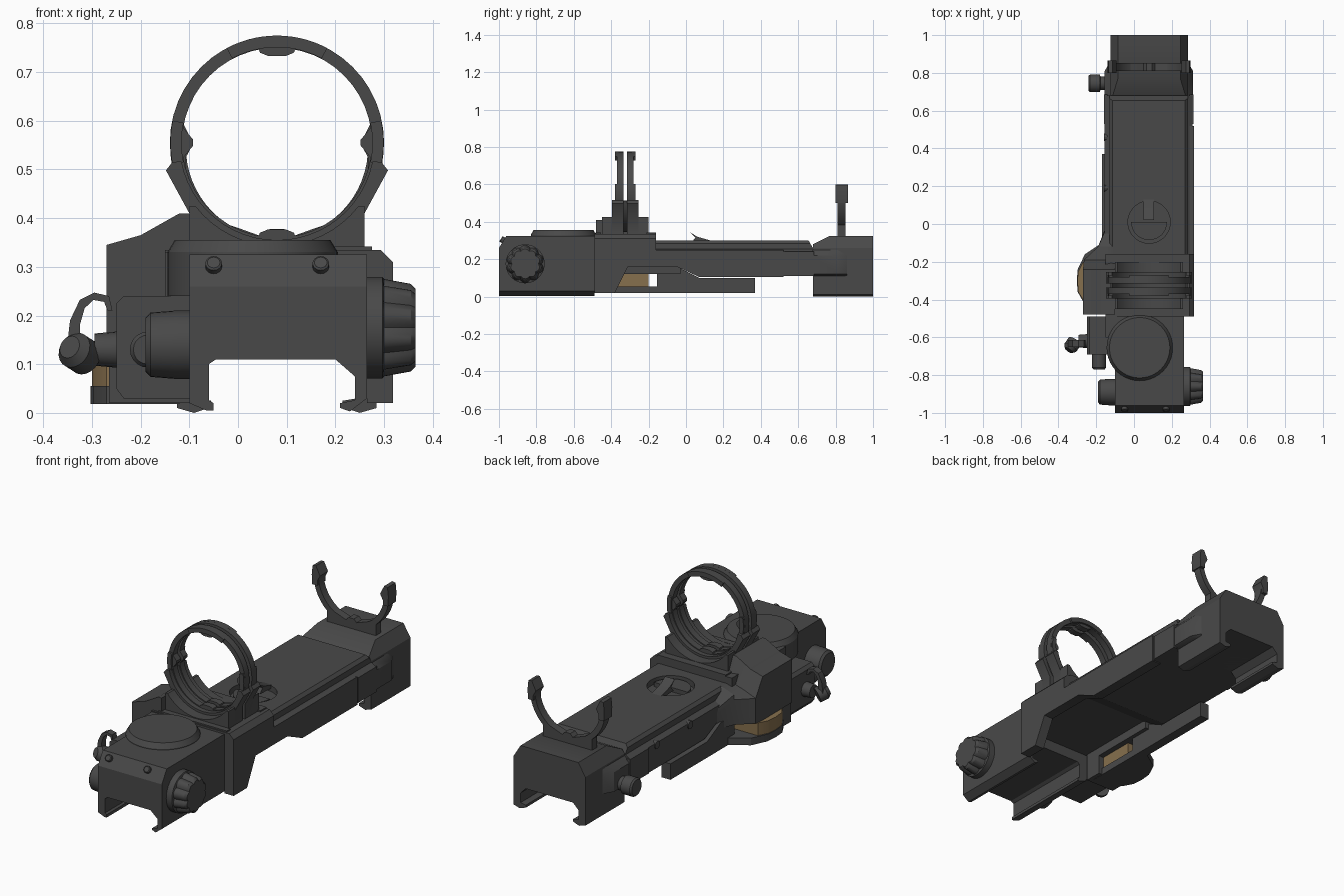
import bpy, bmesh, math
from mathutils import Vector

if "Cube" in bpy.data.objects:
    bpy.data.objects.remove(bpy.data.objects["Cube"])

CX, RZ = 0.08, 0.555          # sight axis in x, ring centre in z


def material(name, rgb):
    m = bpy.data.materials.new(name)
    m.diffuse_color = (*rgb, 1)
    m.use_nodes = True
    m.node_tree.nodes["Principled BSDF"].inputs["Base Color"].default_value = m.diffuse_color
    return m


GREY = material("dark grey", (0.066, 0.066, 0.066))
TAN = material("tan", (0.24, 0.16, 0.075))


def finish(name, bm, mat=GREY, cuts=()):
    """Slice off corners with planes (point, outward normal), then make the object."""
    for co, no in cuts:
        geom = bm.verts[:] + bm.edges[:] + bm.faces[:]
        res = bmesh.ops.bisect_plane(bm, geom=geom, plane_co=co, plane_no=no, clear_outer=True)
        edges = [e for e in res["geom_cut"] if isinstance(e, bmesh.types.BMEdge)]
        bmesh.ops.contextual_create(bm, geom=edges)
    bmesh.ops.recalc_face_normals(bm, faces=bm.faces[:])
    me = bpy.data.meshes.new(name)
    bm.to_mesh(me)
    bm.free()
    ob = bpy.data.objects.new(name, me)
    me.materials.append(mat)
    bpy.context.collection.objects.link(ob)
    bpy.ops.object.select_all(action='DESELECT')
    bpy.context.view_layer.objects.active = ob
    ob.select_set(True)
    bpy.ops.object.shade_smooth_by_angle(angle=math.radians(30))
    return ob


def place(axis, p, t):
    u, v = p
    return {'x': (t, u, v), 'y': (u, t, v), 'z': (u, v, t)}[axis]


def loft(name, sections, axis, mat=GREY, cuts=()):
    """Join matching outlines [(position, points), ...] along an axis and cap the ends."""
    bm = bmesh.new()
    rows = [[bm.verts.new(place(axis, p, t)) for p in pts] for t, pts in sections]
    n = len(rows[0])
    for a, b in zip(rows, rows[1:]):
        for i in range(n):
            j = (i + 1) % n
            bm.faces.new((a[i], a[j], b[j], b[i]))
    bm.faces.new(rows[0])
    bm.faces.new(rows[-1])
    return finish(name, bm, mat, cuts)


def prism(name, pts, axis, a, b, **kw):
    return loft(name, [(a, pts), (b, pts)], axis, **kw)


def box(name, x, y, z, **kw):
    return prism(name, [(x[0], y[0]), (x[1], y[0]), (x[1], y[1]), (x[0], y[1])], 'z', *z, **kw)


def circle(c, r, n=32, wave=0.0, lobes=1):
    out = []
    for i in range(n):
        a = 2 * math.pi * i / n
        rr = r - wave * (1 - abs(math.sin(lobes * a / 2)))
        out.append((c[0] + rr * math.cos(a), c[1] + rr * math.sin(a)))
    return out


def turned(name, c, axis, profile, n=32, **kw):
    """Round part from (position, radius) steps."""
    return loft(name, [(t, circle(c, r, n)) for t, r in profile], axis, **kw)


def arc(r, a0, a1, n, cz=RZ):
    return [(CX + r * math.cos(math.radians(a0 + (a1 - a0) * i / n)),
             cz + r * math.sin(math.radians(a0 + (a1 - a0) * i / n))) for i in range(n + 1)]


def mirror(pts):
    return [(2 * CX - x, z) for x, z in reversed(pts)]


# --- front housing with clamp rails ---
housing = [(-.1, .325), (.265, .325), (.265, .03), (.23, .003), (.21, .01), (.21, .02),
           (.24, .026), (.24, .075), (.2, .11), (-.045, .11), (-.06, .1), (-.06, .026),
           (-.05, .02), (-.05, .005), (-.065, .005), (-.1, .02)]
slope = Vector((0, -.065, .04)).normalized()
prism("front_housing", housing, 'y', -1, -.49, cuts=[((0, -.96, .325), slope)])
for x in (-.05, .17):
    s = turned("front_screw", (0, 0), 'z', [(-.01, .017), (.014, .017), (.017, .013)], 16)
    s.location = (x, -.975, .3)
    s.rotation_euler = slope.to_track_quat('Z', 'Y').to_euler()
turned("battery_cap", (.03, -.655), 'z', [(.24, .175), (.33, .175), (.355, .16)], 40)
box("housing_left_rib", (-.15, -.09), (-.6, -.48), (.24, .33))

# --- right fluted knob ---
K = (-.86, .175)
loft("right_knob", [(.26, circle(K, .104, 80)), (.297, circle(K, .104, 80)),
                    (.3, circle(K, .1, 80, .012, 10)), (.355, circle(K, .09, 80, .012, 10)),
                    (.365, circle(K, .08, 80, .01, 10))], 'x')

# --- left controls ---
turned("left_knob", (-.89, .14), 'x', [(-.19, .055), (-.18, .066), (-.13, .07), (-.09, .07)])
side = [(-.25, .05), (-.235, .03), (-.09, .03), (-.09, .24), (-.235, .24), (-.25, .225)]
prism("left_control_box", side, 'y', -.69, -.49)
turned("control_button", (-.185, .13), 'y', [(-.77, .03), (-.76, .037), (-.68, .037)], 20)
turned("cap_socket", (-.62, .13), 'x', [(-.295, .033), (-.25, .037), (-.24, .037)], 20)
cap = turned("hanging_cap", (0, 0), 'z', [(-.03, .038), (.012, .038), (.03, .024)], 20)
cap.location, cap.rotation_euler = (-.33, -.645, .125), (math.radians(70), 0, -.6)
strap = [(-.352, .13), (-.345, .19), (-.325, .232), (-.295, .247), (-.265, .24), (-.258, .21),
         (-.268, .21), (-.275, .228), (-.297, .232), (-.315, .215), (-.325, .18), (-.325, .13)]
prism("cap_strap", strap, 'y', -.65, -.615)


# --- main body, its underside stepping up towards the front ---
def body(low):
    half = [(-.155, low), (-.155, .24), (-.13, .255), (-.13, .285), (-.115, .3)]
    return half + [(.155 - x, z) for x, z in reversed(half)]


main = loft("main_body", [(-.48, body(.165)), (-.05, body(.165)), (.07, body(.11)), (.68, body(.11))],
            'y', cuts=[((0, .655, .3), (0, .85, .5))])
well = turned("recess_cutter", (CX, .01), 'z', [(.27, .112), (.4, .112)], 40)
mod = main.modifiers.new("recess", 'BOOLEAN')
mod.object, mod.solver = well, 'EXACT'
bpy.context.view_layer.objects.active = main
bpy.ops.object.modifier_apply(modifier="recess")
bpy.data.objects.remove(well)
main.data.shade_flat()
# latch in the round recess
half = [(CX + .095 * math.cos(math.pi * i / 16), .01 - .095 * math.sin(math.pi * i / 16)) for i in range(17)]
prism("recess_step", half, 'z', .26, .292)
prism("latch_tab", [(.02, .345), (.06, .32), (.13, .3), (.13, .285), (.03, .29), (.05, .315)], 'x', .05, .105)
for x0, x1 in ((-.16, -.14), (.295, .315)):
    box("rear_side_plate", (x0, x1), (.53, .685), (.11, .24))
    for y in (.19, .46):
        turned("side_stud", (y, .23), 'x', [(x0, .02), (x1, .02)], 12)

# --- middle mount and right skirt ---
box("mount_block", (-.15, .28), (-.49, -.16), (.165, .335))
for y0, y1 in ((-.485, -.455), (-.21, -.16)):
    box("mount_ridge", (-.115, .275), (y0, y1), (.33, .342))
skirt = [(-.49, .02), (-.38, .02), (-.31, .16), (-.05, .16), (.07, .105), (.52, .105), (.52, .25),
         (-.16, .25), (-.16, .335), (-.49, .335)]
prism("right_skirt", skirt, 'x', .265, .318, cuts=[((.318, 0, .31), (.707, 0, .707))])

# --- left bulge with latch under it ---
bulge = [(-.27, .12), (-.27, .345), (-.2, .365), (-.12, .41), (-.1, .41), (-.1, .12)]
drop = [(-.265, .12), (-.265, .25), (-.2, .275), (-.12, .3), (-.1, .3), (-.1, .12)]
taper = [(-.155, .12), (-.155, .2), (-.15, .22), (-.13, .24), (-.1, .25), (-.1, .12)]
loft("left_bulge", [(-.48, bulge), (-.24, bulge), (-.19, drop), (-.12, [(max(x, -.19), z) for x, z in drop]),
                    (-.03, taper)], 'y')
box("bulge_lower_wall", (-.265, -.1), (-.48, -.39), (.02, .13))
outline = [(-.13, -.44), (-.27, -.4), (-.295, -.36), (-.3, -.3), (-.295, -.25), (-.27, -.2), (-.13, -.2)]
prism("latch_insert", outline, 'z', .05, .12, mat=TAN)
foot = [(-.12, -.45), (-.27, -.41), (-.298, -.36), (-.303, -.3), (-.298, -.24), (-.26, -.16),
        (-.17, -.1), (-.17, .37), (-.12, .37)]
prism("latch_base", foot, 'z', .018, .055)
rail = [(-.155, .02), (.37, .02), (.37, .1), (.07, .1), (-.04, .155), (-.155, .155)]
prism("lower_left_rail", rail, 'x', -.17, -.12)
box("latch_roof", (-.2, -.1), (-.48, -.15), (.12, .17))

# --- front ring sight: two matching hoops on a flared cradle ---
flare = [(-.1, .33), (-.1, .41), (-.148, .498), (-.135, .515)]
low = [(-.1, .33), (-.1, .425)]
for y0, y1, wide, step in ((-.37, -.335, -.45, -.395), (-.315, -.28, -.2, -.255)):
    bm = bmesh.new()
    rows = []
    for i in range(48):
        a = 2 * math.pi * i / 48
        rows.append([bm.verts.new((CX + r * math.cos(a), y, RZ + r * math.sin(a)))
                     for r, y in ((.22, y0), (.22, y1), (.195, y1), (.195, y0))])
    for i in range(48):
        p, q = rows[i], rows[(i + 1) % 48]
        for k in range(4):
            bm.faces.new((p[k], p[(k + 1) % 4], q[(k + 1) % 4], q[k]))
    finish("sight_ring", bm)
    inner = y1 if wide < y0 else y0
    prism("ring_cradle", flare + arc(.2, 191, 349, 24) + mirror(flare), 'y', step, inner)
    prism("cradle_foot", low + arc(.212, 218, 322, 16) + mirror(low), 'y', wide, inner)
    # inward pointers and rim thickening
    for k in range(4):
        a = math.pi / 2 * k
        t = [(.2, -.04), (.2, .04), (.172, .006), (.172, -.006)] if k in (0, 2) else \
            [(.2, -.04), (.2, .04), (.185, .035), (.178, .018), (.178, -.018), (.185, -.035)]
        pts = [(CX + r * math.cos(a) - s * math.sin(a), RZ + r * math.sin(a) + s * math.cos(a)) for r, s in t]
        prism("ring_pointer", pts, 'y', y0, y1)
    lip = (y0 - .01, y0 + .01) if wide < y0 else (y1 - .01, y1 + .01)
    prism("ring_top_lip", arc(.22, 62, 118, 14) + arc(.196, 118, 62, 14), 'y', *lip)
    for a in (-12, 168):
        prism("ring_side_lip", arc(.219, a, a + 24, 8) + arc(.196, a + 24, a, 8), 'y', *lip)
prism("ring_bridge", arc(.21, 192, 348, 24) + arc(.2, 348, 192, 24), 'y', -.34, -.31)

# --- rear block ---
rear = [(-.125, .01), (-.125, .26), (-.085, .325), (.245, .325), (.285, .26), (.285, .01),
        (.25, 0), (.215, .012), (.215, .025), (.245, .03), (.245, .08), (.215, .11),
        (-.055, .11), (-.085, .08), (-.085, .03), (-.055, .025), (-.055, .012), (-.09, 0)]
prism("rear_block", rear, 'y', .68, 1, cuts=[((0, .77, .325), (0, -.447, .894))])
wide = [(-.155, .12), (-.155, .22), (-.125, .25), (.285, .25), (.312, .22), (.312, .12), (.285, .11), (-.125, .11)]
slim = [(min(max(x, -.12), .28), z) for x, z in wide]
loft("rear_flank", [(.68, wide), (.81, wide), (.87, slim)], 'y')
turned("rear_button", (.745, .14), 'x', [(-.24, .04), (-.232, .047), (-.18, .047), (-.178, .035), (-.12, .035)], 24)

# --- rear open sight ---
prism("rear_sight_arc", arc(.215, 184, 356, 30, .545) + arc(.187, 356, 184, 30, .545), 'y', .81, .852)
prism("rear_sight_base", [(-.06, .32), (-.06, .4), (0, .38), (.05, .362), (.065, .378), (.095, .378),
                          (.11, .362), (.16, .38), (.22, .4), (.22, .32)], 'y', .81, .852)
tip = [(-.136, .5), (-.139, .55), (-.134, .597), (-.115, .6), (-.105, .58), (-.092, .553), (-.107, .525), (-.107, .5)]
for pts in (tip, mirror(tip)):
    prism("rear_sight_tip", pts, 'y', .8, .866)
